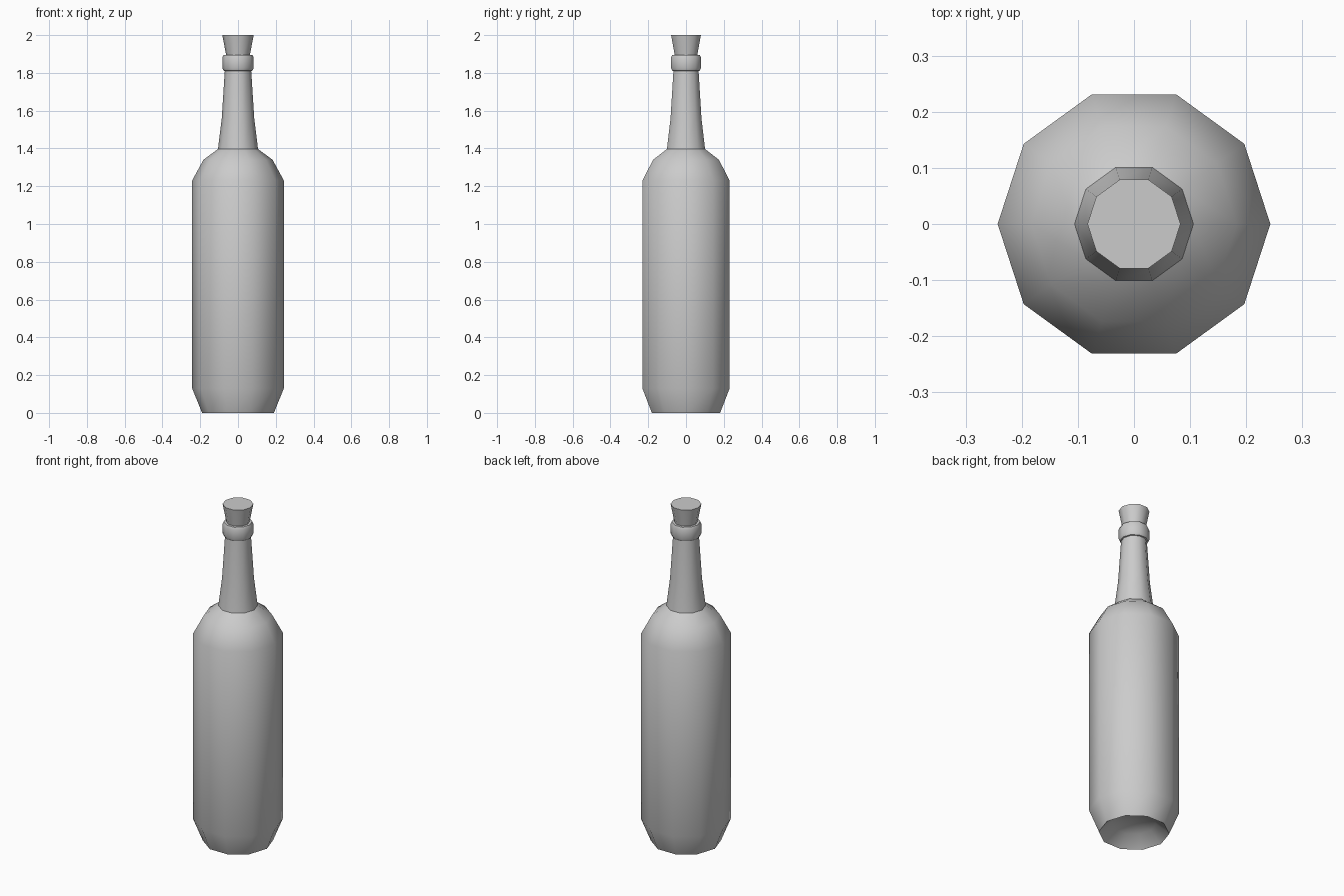
import bpy, bmesh, math

if "Cube" in bpy.data.objects:
    bpy.data.objects.remove(bpy.data.objects["Cube"])

SIDES = 10


def lathe(name, profile, smooth_angle=40):
    """Revolve (radius, z) points; radius 0 makes a pole."""
    bm = bmesh.new()
    rings = []
    for r, z in profile:
        if r == 0:
            rings.append([bm.verts.new((0, 0, z))] * SIDES)
        else:
            rings.append([bm.verts.new((r * math.cos(math.tau * i / SIDES),
                                        r * math.sin(math.tau * i / SIDES), z))
                          for i in range(SIDES)])
    for a, b in zip(rings, rings[1:]):
        for i in range(SIDES):
            j = (i + 1) % SIDES
            bm.faces.new(list(dict.fromkeys((a[i], a[j], b[j], b[i]))))
    bmesh.ops.recalc_face_normals(bm, faces=bm.faces[:])
    mesh = bpy.data.meshes.new(name)
    bm.to_mesh(mesh)
    bm.free()
    obj = bpy.data.objects.new(name, mesh)
    bpy.context.collection.objects.link(obj)
    bpy.ops.object.select_all(action='DESELECT')
    obj.select_set(True)
    bpy.context.view_layer.objects.active = obj
    bpy.ops.object.shade_smooth_by_angle(angle=math.radians(smooth_angle))
    return obj


# Glass: hollowed base, body, shoulder, neck and rounded lip collar
lathe("bottle", [
    (0, 0.08), (0.12, 0.06), (0.19, 0),
    (0.243, 0.13), (0.243, 1.23), (0.183, 1.34), (0.106, 1.397),
    (0.086, 1.56), (0.07, 1.81),
    (0.077, 1.812), (0.083, 1.825), (0.083, 1.882), (0.077, 1.895),
    (0, 1.895),
])

# Tapered stopper
lathe("cork", [(0, 1.88), (0.06, 1.88), (0.083, 2.0), (0, 2.0)])
